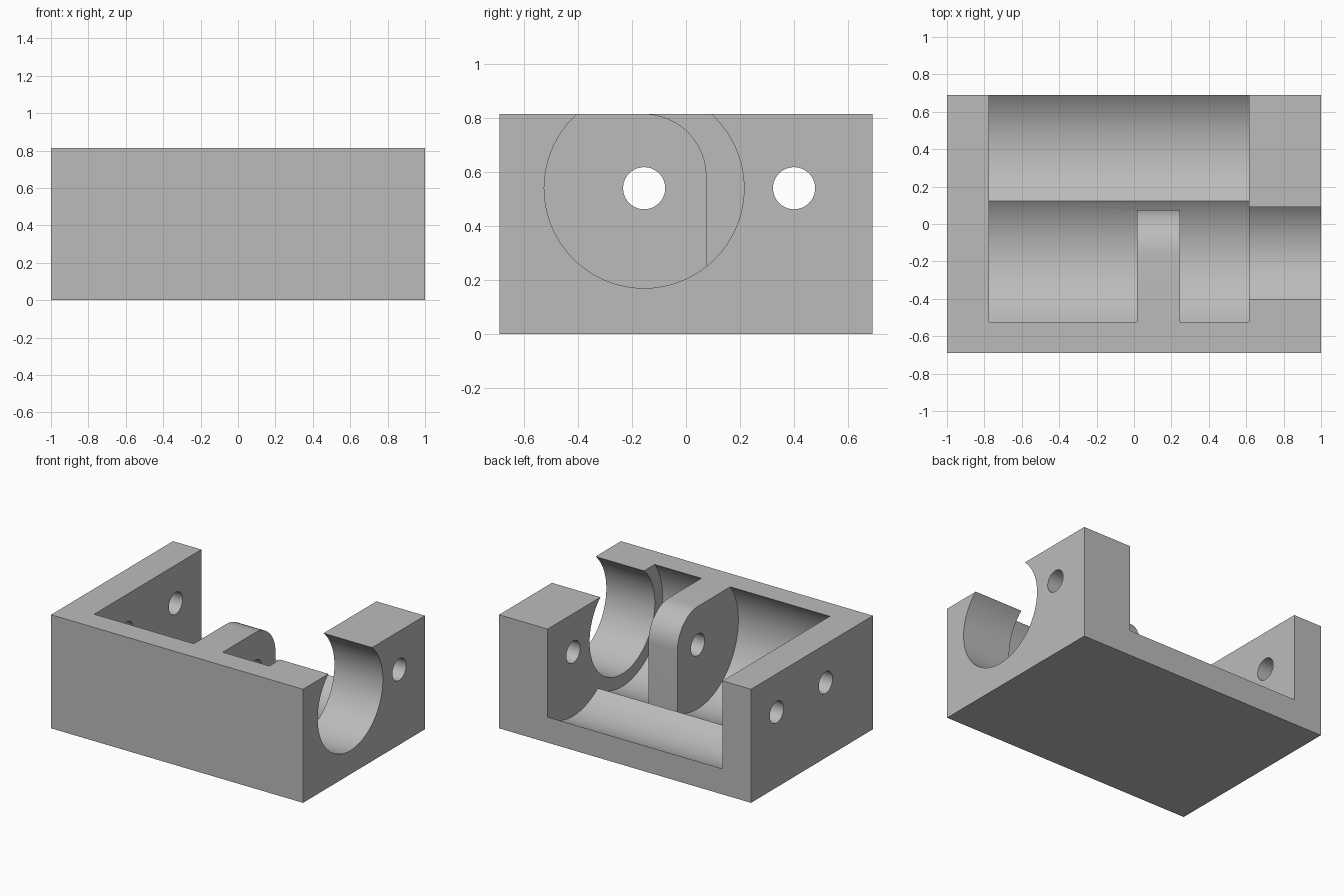
import bpy, bmesh, math
from mathutils import Matrix

if "Cube" in bpy.data.objects:
    bpy.data.objects.remove(bpy.data.objects["Cube"], do_unlink=True)

HEIGHT, HALF_DEPTH = 0.815, 0.691
AXIS_Z = 0.54               # height shared by all bores and holes
FRONT_Y, BACK_Y = -0.155, 0.40
POCKET = (-0.775, 0.615)    # pocket range along x
TAB = (0.015, 0.245)        # tab range along x

grey = bpy.data.materials.new("plain grey")
grey.use_nodes = True
grey.diffuse_color = (0.5, 0.5, 0.5, 1)
grey.node_tree.nodes["Principled BSDF"].inputs["Base Color"].default_value = (0.5, 0.5, 0.5, 1)


def add_object(name, bm):
    bmesh.ops.recalc_face_normals(bm, faces=bm.faces)
    mesh = bpy.data.meshes.new(name)
    bm.to_mesh(mesh)
    bm.free()
    mesh.materials.append(grey)
    obj = bpy.data.objects.new(name, mesh)
    bpy.context.collection.objects.link(obj)
    return obj


def extrude_x(name, profile, x0, x1):
    """Extrude a closed (y, z) profile along x."""
    bm = bmesh.new()
    face = bm.faces.new([bm.verts.new((x0, y, z)) for y, z in profile])
    new = bmesh.ops.extrude_face_region(bm, geom=[face])["geom"]
    verts = [v for v in new if isinstance(v, bmesh.types.BMVert)]
    bmesh.ops.translate(bm, verts=verts, vec=(x1 - x0, 0, 0))
    return add_object(name, bm)


def arc(cy, cz, r, start, end, n):
    angles = [math.radians(start + (end - start) * i / n) for i in range(n + 1)]
    return [(cy + r * math.cos(a), cz + r * math.sin(a)) for a in angles]


def rod(name, y, r, x0, x1, sides=72):
    return extrude_x(name, arc(y, AXIS_Z, r, 0, 360, sides)[:-1], x0, x1)


def combine(obj, other, operation):
    """Apply a boolean and remove the helper."""
    other.hide_render = True
    mod = obj.modifiers.new("bool", 'BOOLEAN')
    mod.object, mod.operation, mod.solver = other, operation, 'EXACT'
    bpy.context.view_layer.update()
    graph = bpy.context.evaluated_depsgraph_get()
    mesh = bpy.data.meshes.new_from_object(obj.evaluated_get(graph))
    obj.modifiers.clear()
    obj.data = mesh
    bpy.data.objects.remove(other, do_unlink=True)


# Solid block
bm = bmesh.new()
bmesh.ops.create_cube(bm, size=1, matrix=Matrix.Translation((0, 0, HEIGHT / 2))
                      @ Matrix.Diagonal((2, 2 * HALF_DEPTH, HEIGHT, 1)))
body = add_object("housing_block", bm)

# Pocket: two overlapping troughs, leaving a rounded tab on the front wall
pocket = rod("pocket_cutter", FRONT_Y, 0.46, *POCKET)
combine(pocket, rod("rear_trough_cutter", BACK_Y, 0.46, *POCKET), 'UNION')
radius = 0.231
tab_profile = arc(FRONT_Y, HEIGHT - radius, radius, 90, 0, 12)
tab_profile += [(FRONT_Y + radius, -0.2), (-0.9, -0.2), (-0.9, 1.2), (FRONT_Y, 1.2)]
combine(pocket, extrude_x("tab_blank", tab_profile, *TAB), 'DIFFERENCE')
combine(body, pocket, 'DIFFERENCE')

# Large bore through the end wall
combine(body, rod("bore_cutter", FRONT_Y, 0.37, 0.5, 1.2), 'DIFFERENCE')

# Shaft holes through walls and tab
for y in (FRONT_Y, BACK_Y):
    combine(body, rod("hole_cutter", y, 0.078, -1.2, 1.2, 40), 'DIFFERENCE')

bpy.ops.object.select_all(action='DESELECT')
body.select_set(True)
bpy.context.view_layer.objects.active = body
bpy.ops.object.shade_smooth_by_angle(angle=math.radians(30))
